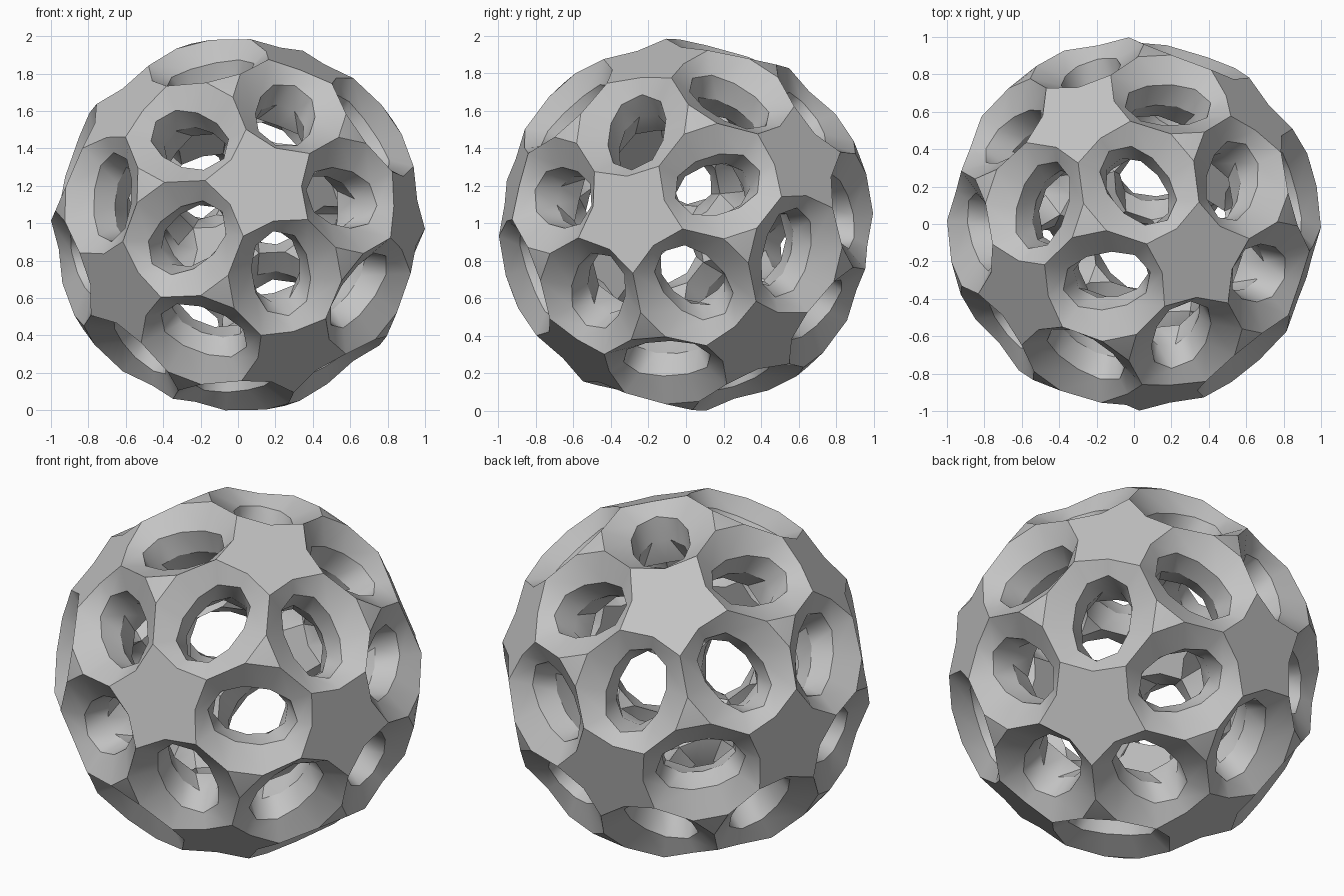
import bpy
import bmesh
from math import sin, cos, radians
from itertools import combinations
from mathutils import Vector

cube = bpy.data.objects.get("Cube")
if cube:
    bpy.data.objects.remove(cube, do_unlink=True)

# Proportions of the pierced shell
TIP = radians(18)        # star tip, measured from the star centre
NOTCH = radians(12.5)    # star notch, measured from the star centre
FORK = radians(31)       # corner of the small triangle between three holes
INNER = 0.64             # scale of the inside skin
NECK_DEPTH = 0.87        # distance of the neck along the hole axis
THROAT_DEPTH = 0.74
THROAT_SCALE = 0.9
# Neck half sizes, along and across the line between the two stars
END, CORNER, SIDE = (0.245, 0), (0.19, 0.11), (0.07, 0.155)

# Tilted frame: one star looks forward, its first hole points to the side
axis = Vector((0.137, -0.963, 0.23)).normalized()
e1 = (Vector((1, 0, 0)) - axis * axis.x).normalized()
e2 = axis.cross(e1)


def around(azimuth, polar):
    a, p = radians(azimuth), radians(polar)
    return axis * cos(p) + (e1 * cos(a) + e2 * sin(a)) * sin(p)


def toward(start, end, angle):
    """Unit vector reached by turning from start towards end."""
    side = (end - start * start.dot(end)).normalized()
    return start * cos(angle) + side * sin(angle)


# Twelve star centres
stars = [axis] + [around(72 * k - 1.5, 63.435) for k in range(5)]
stars += [-s for s in stars]


def near(a, b):
    return 0.3 < a.dot(b) < 0.6


bm = bmesh.new()


def face(*points):
    bm.faces.new([bm.verts.new(p) for p in points])


def add_hole(a, b):
    hole = (a + b).normalized()
    c, d = [(a + b + s).normalized() for s in stars if near(a, s) and near(b, s)]
    u, v = (a - b).normalized(), (c - d).normalized()
    flat = cos(TIP)

    def notch(s):
        return toward(s, hole, NOTCH) * (flat / cos(NOTCH))

    rim = [notch(a), toward(a, c, TIP), toward(a, c, FORK),
           toward(b, c, FORK), toward(b, c, TIP),
           notch(b), toward(b, d, TIP), toward(b, d, FORK),
           toward(a, d, FORK), toward(a, d, TIP)]
    inside = [p * INNER for p in rim]
    n = len(rim)

    # elongated neck, then a throat turned by half a step
    outline = [(END, 1, 1), (CORNER, 1, 1), (SIDE, 1, 1), (SIDE, -1, 1), (CORNER, -1, 1),
               (END, -1, 1), (CORNER, -1, -1), (SIDE, -1, -1), (SIDE, 1, -1), (CORNER, 1, -1)]
    out = [u * (size[0] * su) + v * (size[1] * sv) for size, su, sv in outline]
    neck = [hole * NECK_DEPTH + o for o in out]
    throat = [hole * THROAT_DEPTH + (out[k] + out[(k + 1) % n]) * (THROAT_SCALE / 2)
              for k in range(n)]

    for k in range(n):
        j = (k + 1) % n
        # sloping collar
        face(rim[k], rim[j], neck[j], neck[k])
        # faceted bore
        face(neck[k], neck[j], throat[k])
        face(neck[j], throat[j], throat[k])
        face(throat[k], throat[j], inside[j])
        face(throat[k], inside[j], inside[k])

    for skin, scale in ((rim, 1), (inside, INNER)):
        # parts of the two neighbouring stars
        for star, left, mid, right in ((a, 9, 0, 1), (b, 4, 5, 6)):
            centre = star * flat * scale
            face(centre, skin[left], skin[mid])
            face(centre, skin[mid], skin[right])
        # parts of the two small triangles
        for middle, left, right in ((c, 2, 3), (d, 7, 8)):
            face(middle * scale, skin[left], skin[right])


for a, b in combinations(stars, 2):
    if near(a, b):
        add_hole(a, b)

bmesh.ops.remove_doubles(bm, verts=bm.verts[:], dist=0.0005)
bmesh.ops.recalc_face_normals(bm, faces=bm.faces[:])

# Stand on the ground
lowest = min(v.co.z for v in bm.verts)
for v in bm.verts:
    v.co.z -= lowest

mesh = bpy.data.meshes.new("pierced_ball")
bm.to_mesh(mesh)
bm.free()
ball = bpy.data.objects.new("pierced_ball", mesh)
bpy.context.collection.objects.link(ball)

# Plain grey
grey = bpy.data.materials.new("plain grey")
grey.use_nodes = True
colour = (0.55, 0.55, 0.55, 1)
grey.diffuse_color = colour
for node in grey.node_tree.nodes:
    if node.type == "BSDF_PRINCIPLED":
        node.inputs["Base Color"].default_value = colour
mesh.materials.append(grey)

bpy.ops.object.select_all(action="DESELECT")
ball.select_set(True)
bpy.context.view_layer.objects.active = ball
bpy.ops.object.shade_smooth_by_angle(angle=radians(30))
